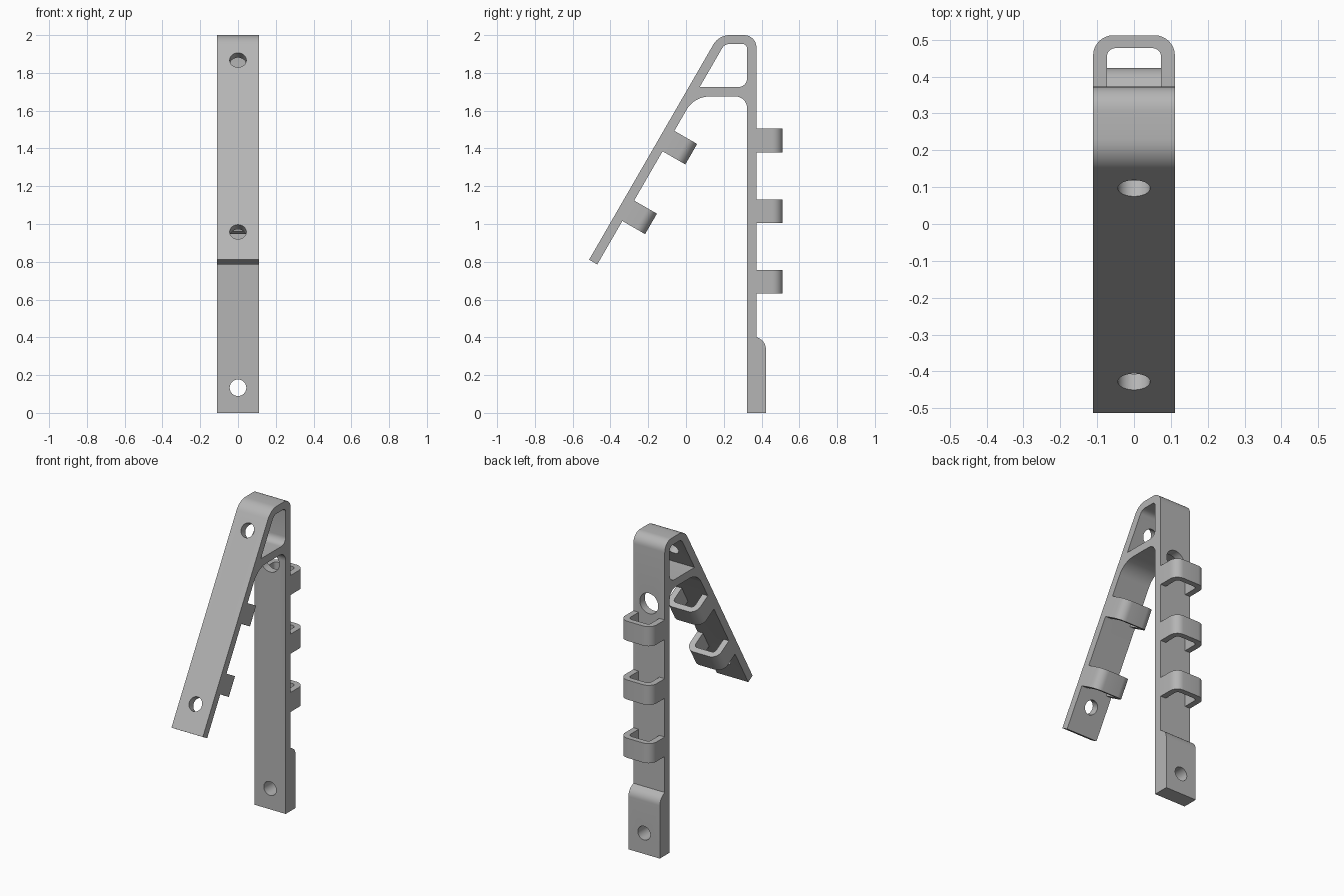
import bpy, bmesh
from math import radians, tan, sqrt
from mathutils import Vector, Matrix

cube = bpy.data.objects.get("Cube")
if cube:
    bpy.data.objects.remove(cube)

HALF = 0.111        # half width of the whole bracket
WALL = 0.05         # leg thickness
TILT = radians(-30)

grey = bpy.data.materials.new("light_grey")
grey.use_nodes = True
colour = (0.46, 0.46, 0.46, 1)
grey.diffuse_color = colour
grey.node_tree.nodes["Principled BSDF"].inputs["Base Color"].default_value = colour


def rounded(corners, steps=8):
    """Outline from (u, v, radius) corners, each replaced with a tangent arc."""
    out = []
    n = len(corners)
    for i, (u, v, r) in enumerate(corners):
        p = Vector((u, v))
        if r == 0:
            out.append(p)
            continue
        a = (Vector(corners[i - 1][:2]) - p).normalized()
        b = (Vector(corners[(i + 1) % n][:2]) - p).normalized()
        half = a.angle(b) / 2
        start, end = p + a * r / tan(half), p + b * r / tan(half)
        centre = p + (a + b).normalized() * sqrt(r * r + (r / tan(half)) ** 2)
        for k in range(steps + 1):
            d = (start - centre).lerp(end - centre, k / steps)
            # even angular spacing along the arc
            s, e = start - centre, end - centre
            sweep = s.angle_signed(e)
            d = Matrix.Rotation(-sweep * k / steps, 2) @ s
            out.append(centre + d)
    return out


def prism(name, outline, low, high, matrix, bevel_test=None):
    """Extrude a flat outline along local z from low to high."""
    bm = bmesh.new()
    face = bm.faces.new([bm.verts.new((p.x, p.y, low)) for p in outline])
    new = bmesh.ops.extrude_face_region(bm, geom=[face])["geom"]
    bmesh.ops.translate(bm, vec=(0, 0, high - low),
                        verts=[g for g in new if isinstance(g, bmesh.types.BMVert)])
    bm.transform(matrix)
    if bevel_test:
        edges = [e for e in bm.edges if all(bevel_test(v.co) for v in e.verts)
                 and abs(e.verts[0].co.x - e.verts[1].co.x) < 0.001]
        bmesh.ops.bevel(bm, geom=edges, offset=0.04, segments=8,
                        profile=0.5, affect='EDGES')
    bmesh.ops.recalc_face_normals(bm, faces=bm.faces)
    mesh = bpy.data.meshes.new(name)
    bm.to_mesh(mesh)
    bm.free()
    mesh.materials.append(grey)
    obj = bpy.data.objects.new(name, mesh)
    bpy.context.collection.objects.link(obj)
    return obj


def select(obj):
    bpy.ops.object.select_all(action='DESELECT')
    obj.select_set(True)
    bpy.context.view_layer.objects.active = obj


def cut(obj, cutter):
    select(obj)
    mod = obj.modifiers.new("cut", 'BOOLEAN')
    mod.operation, mod.solver, mod.object = 'DIFFERENCE', 'EXACT', cutter
    bpy.ops.object.modifier_apply(modifier=mod.name)
    bpy.data.objects.remove(cutter)


def drill(obj, y, z, radius, tilt, depth=0.2):
    """Cut a round hole along y, tilted about x."""
    bpy.ops.mesh.primitive_cylinder_add(vertices=40, radius=radius, depth=depth,
                                        location=(0, y, z),
                                        rotation=(radians(90) + tilt, 0, 0))
    cut(obj, bpy.context.object)


def finish(obj):
    select(obj)
    bpy.ops.object.shade_smooth_by_angle(angle=radians(30))


# Side profile plane: local x -> world y, local y -> world z, local z -> world x
SIDE = Matrix(((0, 0, 1, 0), (1, 0, 0, 0), (0, 1, 0, 0), (0, 0, 0, 1)))
BACK = 0.373
FRONT = BACK - WALL
foot = Vector((-0.513, 0.811))       # lower outer end of the slanted leg
along = Vector((0.5, 0.866))
inward = Vector((0.866, -0.5))
heel = foot + inward * WALL          # lower inner end


def outer_y(z):
    return foot.x + (z - foot.y) * along.x / along.y


def inner_y(z):
    return heel.x + (z - heel.y) * along.x / along.y


# Frame: slanted leg, top bridge, upright leg and thick foot
frame = prism("frame", rounded([
    (FRONT, 0, 0), (BACK + WALL, 0, 0), (BACK + WALL, 0.375, 0.065),
    (BACK, 0.403, 0), (BACK, 2, 0.065), (outer_y(2), 2, 0.1),
    (foot.x, foot.y, 0), (heel.x, heel.y, 0),
    (inner_y(1.675), 1.675, 0.14), (FRONT, 1.675, 0.06)]),
    -HALF, HALF, SIDE, lambda co: co.y < heel.x + 0.01)

# Window between the bridge and the cross bar
cut(frame, prism("window_cutter", rounded([
    (inner_y(1.725), 1.725, 0), (FRONT, 1.725, 0.045),
    (FRONT, 1.953, 0.025), (inner_y(1.953), 1.953, 0.045)]),
    -0.2, 0.2, SIDE))

# Screw holes in both legs, and the wide tool access hole
for distance in (0.17, 1.22):
    p = foot + along * distance + inward * WALL / 2
    drill(frame, p.x, p.y, 0.044, TILT, 0.09)
drill(frame, BACK, 0.133, 0.044, 0)
drill(frame, BACK, 1.58, 0.065, 0)
finish(frame)

# Square cable loops
LOOP = rounded([
    (-HALF, 0, 0), (-HALF, 0.139, 0.055), (HALF, 0.139, 0.055), (HALF, 0, 0),
    (0.073, 0, 0), (0.073, 0.104, 0.022), (-0.073, 0.104, 0.022), (-0.073, 0, 0)])


def loop(name, y, z, tilt):
    matrix = Matrix.Translation((0, y, z)) @ Matrix.Rotation(tilt, 4, 'X')
    finish(prism(name, LOOP, -0.0625, 0.0625, matrix))


for i, z in enumerate((0.695, 1.067, 1.442)):
    loop(f"upright_loop_{i + 1}", BACK, z, 0)
for i, distance in enumerate((0.328, 0.754)):
    p = heel + along * distance
    loop(f"slanted_loop_{i + 1}", p.x, p.y, TILT)
